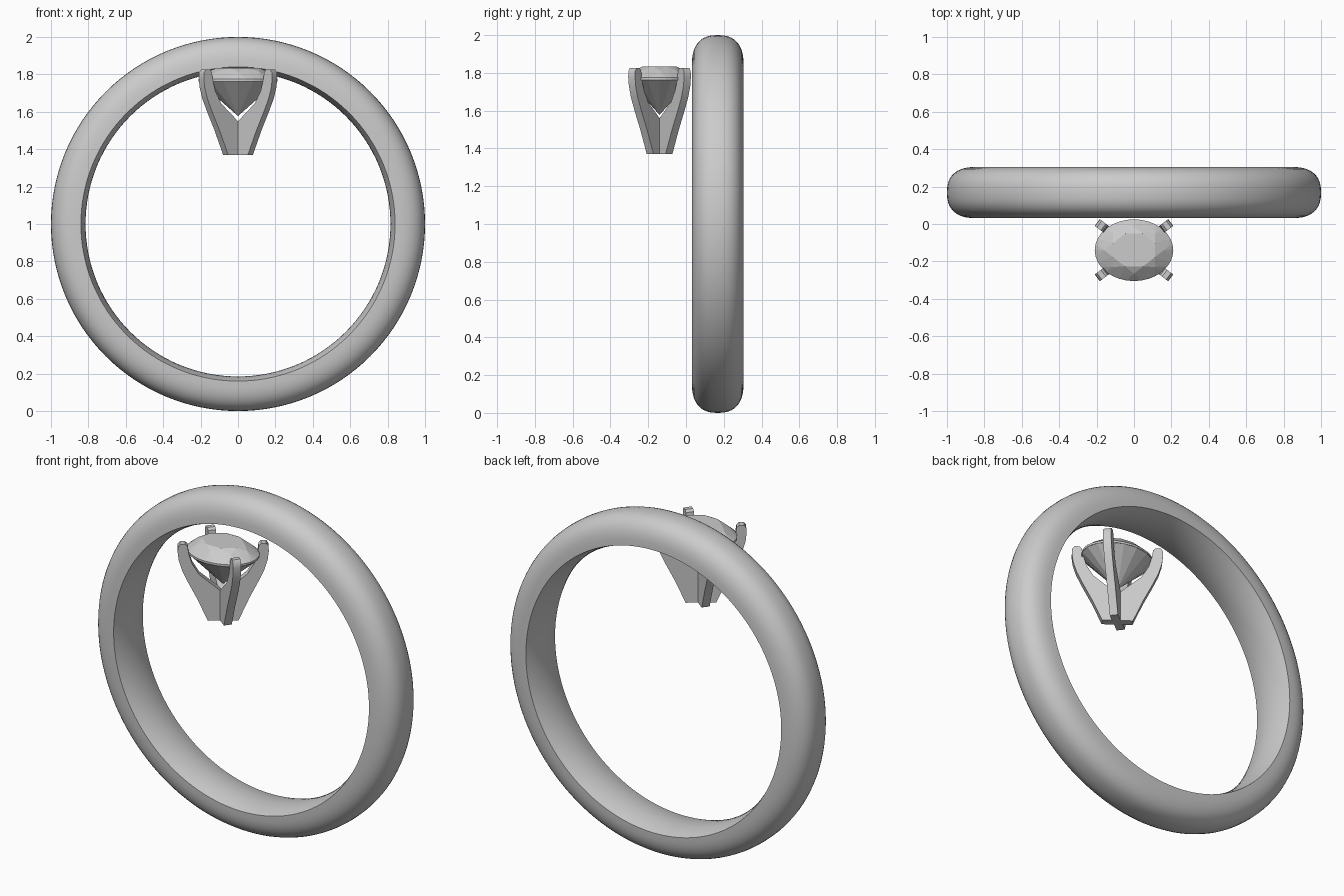
import bpy, bmesh
from math import sin, cos, pi, radians

if "Cube" in bpy.data.objects:
    bpy.data.objects.remove(bpy.data.objects["Cube"])

SET_Y = -0.14        # centre of the stone setting


def finish(name, bm, smooth=False):
    bmesh.ops.recalc_face_normals(bm, faces=bm.faces)
    me = bpy.data.meshes.new(name)
    bm.to_mesh(me)
    bm.free()
    ob = bpy.data.objects.new(name, me)
    bpy.context.collection.objects.link(ob)
    if smooth:
        bpy.ops.object.select_all(action='DESELECT')
        ob.select_set(True)
        bpy.context.view_layer.objects.active = ob
        bpy.ops.object.shade_smooth_by_angle(angle=radians(35))
    return ob


# Band: D-shaped outside, gently convex inside, lathed around the y axis
HALF, EDGE, N = 0.137, 0.84, 128
profile = []
for i in range(21):
    t = pi * i / 20
    c, s = cos(t), max(sin(t), 0)
    a = HALF * abs(c) ** 0.8 * (1 if c >= 0 else -1)
    profile.append((a, EDGE + (1 - EDGE) * s ** 0.8))
for i in range(1, 10):
    u = -1 + i / 5
    profile.append((HALF * u, EDGE - 0.025 * (1 - u * u)))
bm = bmesh.new()
rings = [[bm.verts.new((r * cos(2 * pi * k / N), 0.168 + a, 1 + r * sin(2 * pi * k / N)))
          for a, r in profile] for k in range(N)]
M = len(profile)
for k in range(N):
    p, q = rings[k], rings[(k + 1) % N]
    for j in range(M):
        bm.faces.new((p[j], p[(j + 1) % M], q[(j + 1) % M], q[j]))
finish("band", bm, True)

# Four claws: one radial profile (radius, height) extruded and turned
claw = [(0, 1.37), (0.083, 1.37), (0.14, 1.50), (0.19, 1.60), (0.222, 1.67),
        (0.24, 1.73), (0.246, 1.78), (0.244, 1.81), (0.232, 1.825), (0.205, 1.825),
        (0.192, 1.812), (0.186, 1.77), (0.168, 1.71), (0.13, 1.645), (0, 1.535)]
W = 0.0225
names = ["back_right", "back_left", "front_left", "front_right"]
for name, ang in zip(names, (37, 143, 217, 323)):
    d = radians(ang)
    bm = bmesh.new()
    sides = [[bm.verts.new((r * cos(d) - w * sin(d), SET_Y + r * sin(d) + w * cos(d), z))
              for r, z in claw] for w in (-W, W)]
    bm.faces.new(sides[0])
    bm.faces.new(sides[1][::-1])
    for j in range(len(claw)):
        k = (j + 1) % len(claw)
        bm.faces.new((sides[0][j], sides[0][k], sides[1][k], sides[1][j]))
    finish("claw_" + name, bm, True)

# Oval brilliant-cut stone
bm = bmesh.new()


def loop(n, f, z, turn=0.0):
    return [bm.verts.new((0.21 * f * cos(2 * pi * (k + turn) / n),
                          SET_Y + 0.165 * f * sin(2 * pi * (k + turn) / n), z)) for k in range(n)]


table = loop(8, 0.58, 1.835, 0.5)
kite = loop(8, 0.76, 1.815)
upper = loop(32, 1, 1.775)
lower = loop(32, 1, 1.763)
culet = bm.verts.new((0, SET_Y, 1.577))
bm.faces.new(table)
for k in range(8):
    n = (k + 1) % 8
    g = [upper[(4 * k + j) % 32] for j in range(5)]
    bm.faces.new((table[k - 1], kite[k], table[k]))       # star facet
    bm.faces.new((table[k], kite[k], g[2]))               # main facet halves
    bm.faces.new((table[k], g[2], kite[n]))
    for tri in ((kite[k], g[0], g[1]), (kite[k], g[1], g[2]),
                (kite[n], g[2], g[3]), (kite[n], g[3], g[4])):
        bm.faces.new(tri)
for k in range(32):
    n = (k + 1) % 32
    bm.faces.new((upper[k], lower[k], lower[n], upper[n]))
for k in range(0, 32, 2):
    bm.faces.new((lower[k], culet, lower[(k + 2) % 32]))
    bm.faces.new((lower[k], lower[(k + 2) % 32], lower[k + 1]))
finish("stone", bm)
